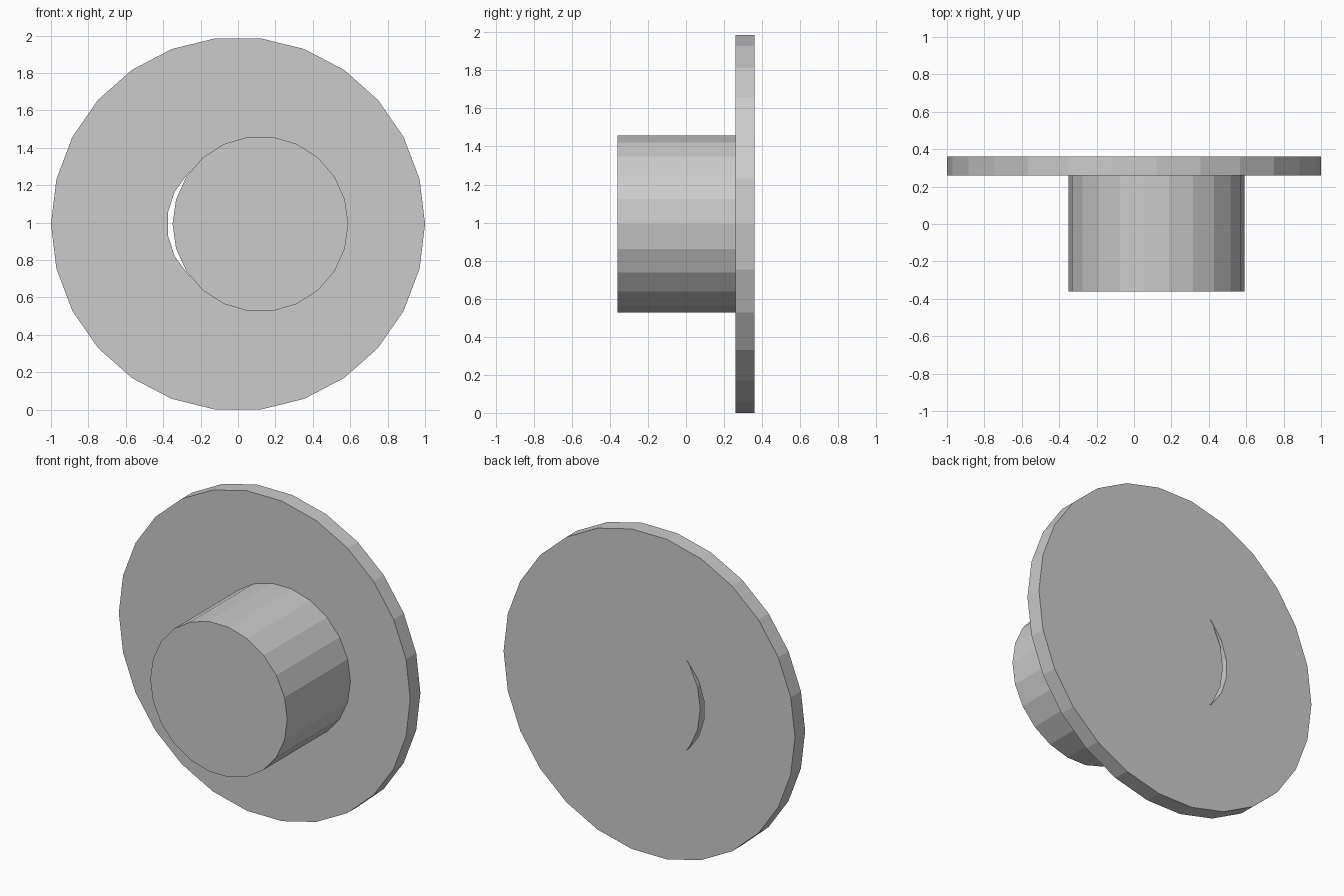
import bpy, math

if "Cube" in bpy.data.objects:
    bpy.data.objects.remove(bpy.data.objects["Cube"])

CZ = math.cos(math.pi / 26)  # disc centre height so its flat rim rests on z = 0


def prism(name, sides, radius, x, y0, y1, phase=0.0):
    """Closed prism running along y."""
    verts = []
    for y in (y0, y1):
        for i in range(sides):
            a = 2 * math.pi * i / sides + phase
            verts.append((x + radius * math.cos(a), y, CZ + radius * math.sin(a)))
    faces = [list(range(sides)), list(range(2 * sides - 1, sides - 1, -1))]
    for i in range(sides):
        j = (i + 1) % sides
        faces.append([j, i, i + sides, j + sides])
    mesh = bpy.data.meshes.new(name)
    mesh.from_pydata(verts, [], faces)
    obj = bpy.data.objects.new(name, mesh)
    bpy.context.collection.objects.link(obj)
    return obj


def boolean(target, other, operation):
    mod = target.modifiers.new(operation.lower(), 'BOOLEAN')
    mod.object, mod.operation, mod.solver = other, operation, 'EXACT'
    other.hide_render = True
    other.hide_set(True)


# Wide thin flange with a central bore
flange = prism("flange", 26, 1.0, 0, 0.26, 0.36)
bore = prism("bore_cutter", 20, 0.38, 0, 0.1, 0.5, math.pi / 20)
# Off-centre hub passing through the flange, leaving a crescent slot
hub = prism("hub", 22, 0.47, 0.12, -0.36, 0.36)

boolean(flange, bore, 'DIFFERENCE')
boolean(flange, hub, 'UNION')
